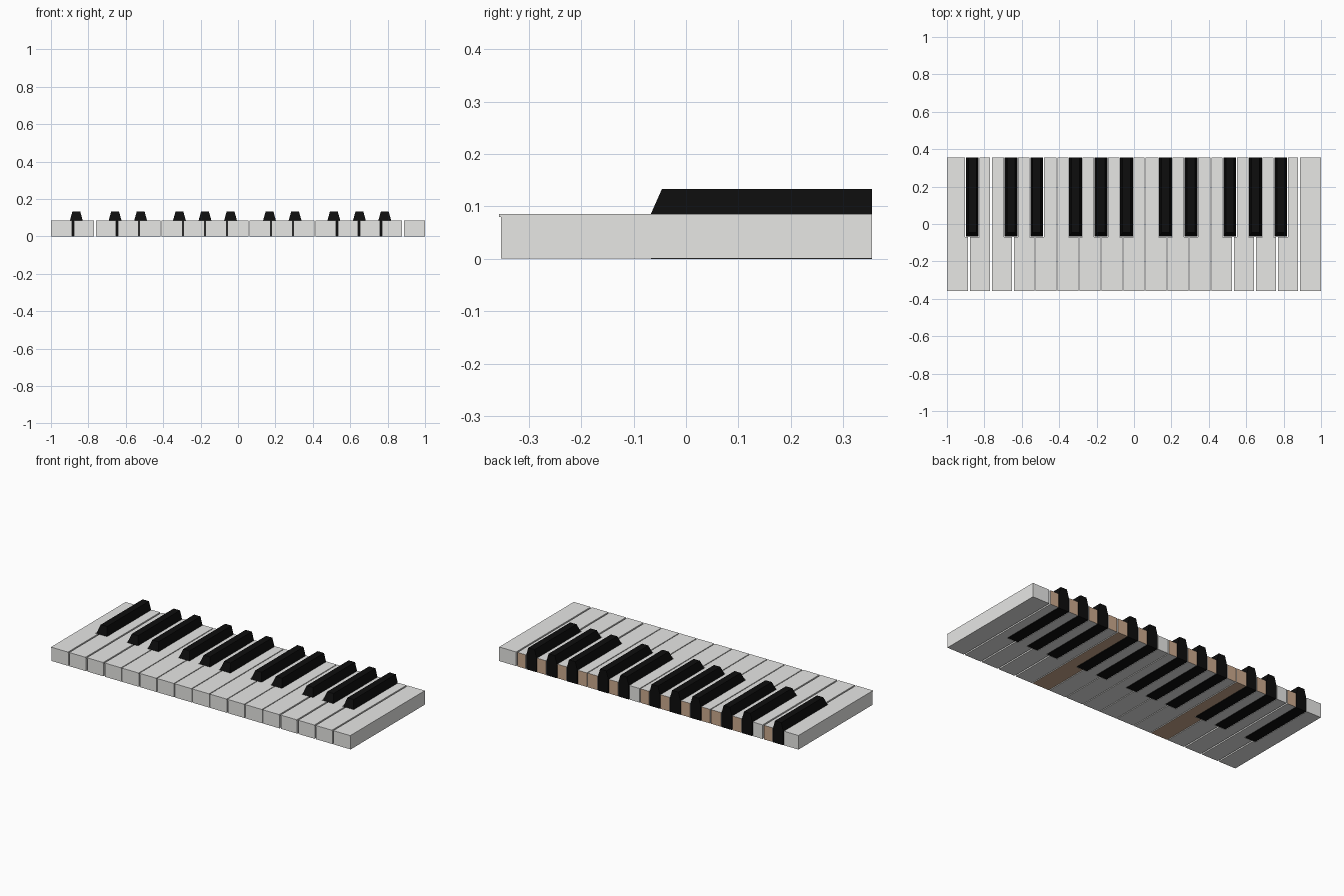
import bpy, bmesh

if "Cube" in bpy.data.objects:
    bpy.data.objects.remove(bpy.data.objects["Cube"])

KEYS = 17
PITCH = 2 / KEYS
FRONT, BACK = -0.353, 0.355
TOP, BLACK_TOP = 0.086, 0.133
NOTCH_Y = -0.070           # where the white keys narrow
BLACK_HALF, NOTCH_HALF = 0.034, 0.038

def material(name, rgb):
    m = bpy.data.materials.new(name)
    m.diffuse_color = (*rgb, 1)
    m.use_nodes = True
    m.node_tree.nodes["Principled BSDF"].inputs["Base Color"].default_value = m.diffuse_color
    return m

ivory = material("white key", (0.80, 0.80, 0.785))
ebony = material("black key", (0.004, 0.004, 0.004))
wood = material("bare wood", (0.60, 0.40, 0.27))

# black keys: boundary number between white keys -> sideways offset
BLACKS = {1: 0.018, 3: -0.010, 4: 0.009, 6: -0.019, 7: 0.0, 8: 0.019,
          10: -0.008, 11: 0.011, 13: -0.017, 14: 0.002, 15: 0.020}
WIDE_GAPS = {1, 2, 3, 13, 14, 15, 16}
PALE_BACKS = {0, 2, 9, 16}   # keys painted white at the back
WOOD_BOTTOMS = {4, 11}       # keys with a bare underside

def boundary(i):
    return -1 + i * PITCH

def half_gap(i):
    return 0 if i in (0, KEYS) else (0.0045 if i in WIDE_GAPS else 0.0025)

def prism(bm, points, z0, z1):
    """Extrude a plan outline between two heights."""
    low = [bm.verts.new((x, y, z0)) for x, y in points]
    high = [bm.verts.new((x, y, z1)) for x, y in points]
    bm.faces.new(low[::-1])
    bm.faces.new(high)
    n = len(points)
    for i in range(n):
        j = (i + 1) % n
        bm.faces.new((low[i], low[j], high[j], high[i]))

def finish(bm, name, mats, rule=None):
    bmesh.ops.recalc_face_normals(bm, faces=bm.faces)
    if rule:
        for f in bm.faces:
            f.material_index = rule(f)
    mesh = bpy.data.meshes.new(name)
    bm.to_mesh(mesh)
    bm.free()
    for m in mats:
        mesh.materials.append(m)
    bpy.context.collection.objects.link(bpy.data.objects.new(name, mesh))

# white keys, notched beside each black key, with a thin front lip
for k in range(KEYS):
    x0 = boundary(k) + half_gap(k)
    x1 = boundary(k + 1) - half_gap(k + 1)
    outline = [(x0, FRONT), (x1, FRONT)]
    if k + 1 in BLACKS:
        n = boundary(k + 1) + BLACKS[k + 1] - NOTCH_HALF
        outline += [(x1, NOTCH_Y), (n, NOTCH_Y), (n, BACK)]
    else:
        outline.append((x1, BACK))
    if k in BLACKS:
        n = boundary(k) + BLACKS[k] + NOTCH_HALF
        outline += [(n, BACK), (n, NOTCH_Y), (x0, NOTCH_Y)]
    else:
        outline.append((x0, BACK))
    bm = bmesh.new()
    prism(bm, outline, 0.001, TOP)
    prism(bm, [(x0, FRONT - 0.004), (x1, FRONT - 0.004), (x1, FRONT), (x0, FRONT)],
          TOP - 0.006, TOP)

    def rule(f, k=k):
        if f.normal.y > 0.9 and f.calc_center_median().y > BACK - 0.01:
            return 0 if k in PALE_BACKS else 1
        return 1 if k in WOOD_BOTTOMS and f.normal.z < -0.9 else 0
    finish(bm, f"white_key_{k + 1}", [ivory, wood], rule)

# black keys: upright body with a tapered, front-sloped top
for i, offset in BLACKS.items():
    c = boundary(i) + offset
    bm = bmesh.new()
    rings = []
    for z, h, y in ((0, BLACK_HALF, -0.067), (TOP, BLACK_HALF, -0.067),
                    (BLACK_TOP, 0.021, -0.046)):
        rings.append([bm.verts.new(p) for p in
                      ((c - h, y, z), (c + h, y, z), (c + h, BACK, z), (c - h, BACK, z))])
    bm.faces.new(rings[0][::-1])
    bm.faces.new(rings[2])
    for a, b in zip(rings, rings[1:]):
        for j in range(4):
            m = (j + 1) % 4
            bm.faces.new((a[j], a[m], b[m], b[j]))
    finish(bm, f"black_key_{i}", [ebony])
